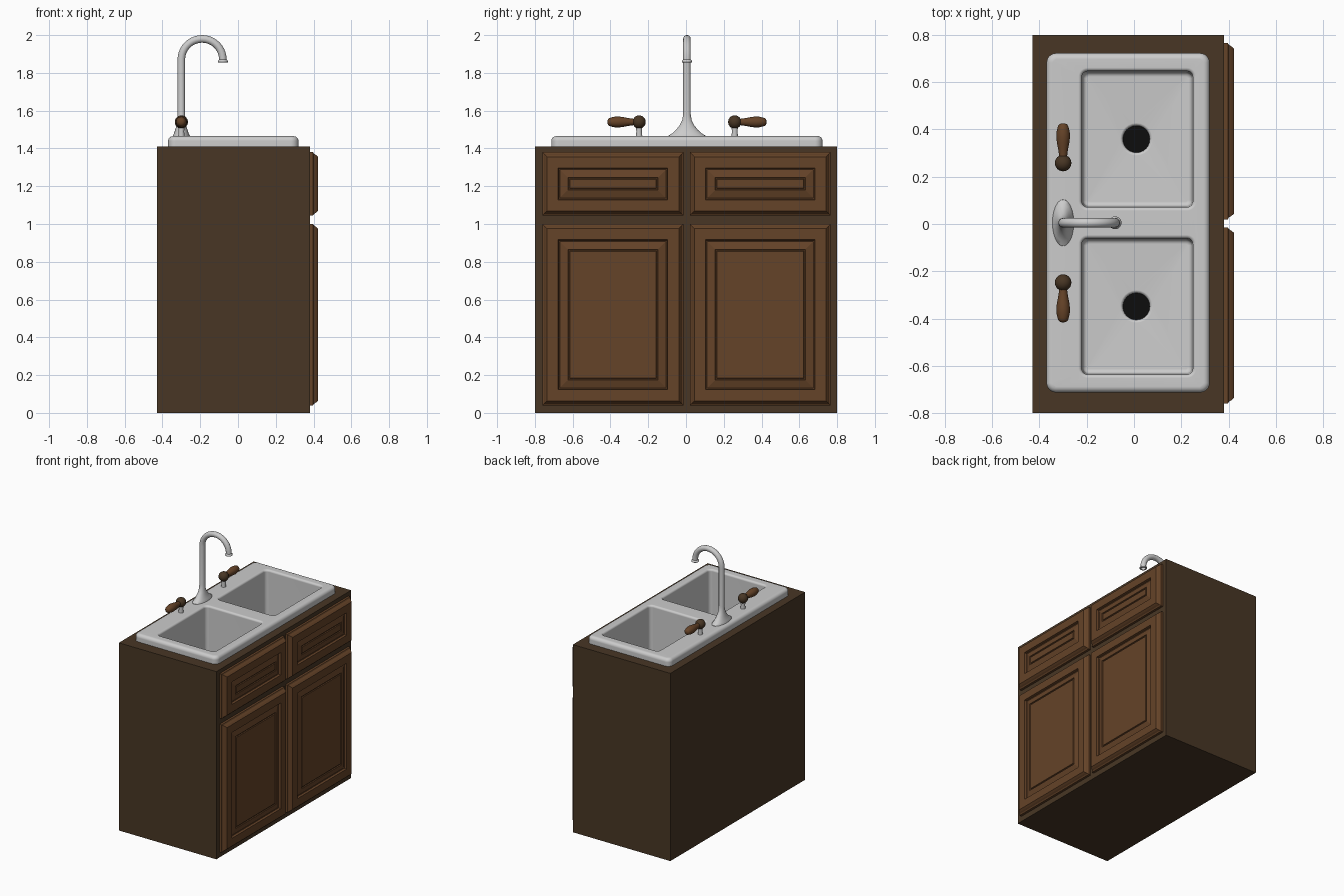
import bpy, bmesh
from math import sin, cos, pi, radians
from mathutils import Vector

if "Cube" in bpy.data.objects:
    bpy.data.objects.remove(bpy.data.objects["Cube"])

Y0 = 0.005      # centre line of sink and taps
TOP = 1.465     # sink rim height


def material(name, rgb):
    m = bpy.data.materials.new(name)
    m.diffuse_color = (*rgb, 1)
    m.use_nodes = True
    m.node_tree.nodes["Principled BSDF"].inputs["Base Color"].default_value = m.diffuse_color
    return m


dark_wood = material("dark_wood", (0.065, 0.037, 0.018))
door_wood = material("door_wood", (0.13, 0.056, 0.021))
black = material("black", (0.004, 0.004, 0.004))


def rect(cx, cy, hx, hy, z, r=0.0, n=0):
    """Rounded rectangle ring; n = 0 gives four plain corners."""
    pts = []
    for k, (sx, sy) in enumerate([(1, 1), (-1, 1), (-1, -1), (1, -1)]):
        for i in range(n + 1):
            a = (k + (i / n if n else 0)) * pi / 2
            o = (r * cos(a), r * sin(a)) if n else (0, 0)
            pts.append(Vector((cx + sx * (hx - r) + o[0], cy + sy * (hy - r) + o[1], z)))
    return pts


def oval(c, u, v, n=24):
    """Ring round centre c spanned by the vectors u and v."""
    c, u, v = Vector(c), Vector(u), Vector(v)
    return [c + u * cos(2 * pi * i / n) + v * sin(2 * pi * i / n) for i in range(n)]


def loft(bm, rings, cap_start=True, cap_end=True):
    vs = [[bm.verts.new(p) for p in r] for r in rings]
    for a, b in zip(vs, vs[1:]):
        for i in range(len(a)):
            j = (i + 1) % len(a)
            bm.faces.new((a[i], a[j], b[j], b[i]))
    if cap_start:
        bm.faces.new(vs[0][::-1])
    if cap_end:
        bm.faces.new(vs[-1])
    return vs


def finish(bm, name, mat=None, smooth=True):
    bmesh.ops.recalc_face_normals(bm, faces=bm.faces[:])
    me = bpy.data.meshes.new(name)
    bm.to_mesh(me)
    bm.free()
    ob = bpy.data.objects.new(name, me)
    bpy.context.collection.objects.link(ob)
    if mat:
        me.materials.append(mat)
    if smooth:
        bpy.ops.object.select_all(action='DESELECT')
        ob.select_set(True)
        bpy.context.view_layer.objects.active = ob
        bpy.ops.object.shade_smooth_by_angle(angle=radians(40))
    return ob


def solid(name, rings, mat=None, smooth=True):
    bm = bmesh.new()
    loft(bm, rings)
    return finish(bm, name, mat, smooth)


# cabinet body with a well for the basins
solid("cabinet_body", [
    rect(-0.025, 0, 0.405, 0.8, 0), rect(-0.025, 0, 0.405, 0.8, 1.41),
    rect(0.0, Y0, 0.29, 0.68, 1.41), rect(0.0, Y0, 0.29, 0.68, 1.0)], dark_wood, False)

# raised-panel doors and drawer fronts: (inset, x) profile
PANEL = [(0, 0.375), (0, 0.397), (0.008, 0.402), (0.014, 0.412), (0.024, 0.424),
         (0.083, 0.424), (0.087, 0.409), (0.092, 0.407), (0.134, 0.418),
         (0.137, 0.412), (0.142, 0.412), (0.145, 0.418)]
for side, cy in (("left", -0.387), ("right", 0.393)):
    for kind, z0, z1 in (("door", 0.04, 1.0), ("drawer_front", 1.045, 1.38)):
        rings = []
        for inset, x in PANEL:
            flat = rect(cy, (z0 + z1) / 2, 0.373 - inset, (z1 - z0) / 2 - inset, x)
            rings.append([Vector((p.z, p.x, p.y)) for p in flat])
        solid(f"{side}_{kind}", rings, door_wood, False)

# double sink: rim, two basins and drain openings in one shell
N = 6
bm = bmesh.new()
ARC = [i * pi / 10 for i in range(6)]
skirt = [rect(-0.025, Y0, 0.345, 0.718, 1.408, 0.04, N)]
for a in ARC:
    d = 0.025 * (1 - cos(a))
    skirt.append(rect(-0.025, Y0, 0.345 - d, 0.718 - d, TOP - 0.025 + 0.025 * sin(a), 0.04 - d, N))
edge_loops = [loft(bm, skirt, False, False)[-1]]
FLOOR = 1.08
for s in (-1, 1):
    bx, by, hx, hy = 0.014, Y0 + s * 0.354, 0.235, 0.288
    rings = []
    for a in ARC:                                   # rolled top edge
        d = 0.015 * (1 - sin(a))
        rings.append(rect(bx, by, hx + d, hy + d, TOP - 0.015 * (1 - cos(a)), 0.025 + d, N))
    for a in ARC:                                   # floor fillet
        d = 0.004 + 0.02 * (1 - cos(a))
        rings.append(rect(bx, by, hx - d, hy - d, FLOOR + 0.02 * (1 - sin(a)), 0.03 - d, N))
    for r, z in ((0.068, -0.008), (0.06, -0.012), (0.056, -0.02), (0.055, -0.045)):
        rings.append(rect(0.01, by, r + 0.001, r + 0.001, FLOOR + z, r, N))
    edge_loops.append(loft(bm, rings, False, False)[0])
    # drain
    solid(f"drain_{'left' if s < 0 else 'right'}", [
        oval((0.01, by, FLOOR + z), (0.057, 0, 0), (0, 0.057, 0)) for z in (-0.04, -0.025)], black)
bm.edges.ensure_lookup_table()
rim_edges = [bm.edges.get((l[i], l[(i + 1) % len(l)])) for l in edge_loops for i in range(len(l))]
bmesh.ops.triangle_fill(bm, use_beauty=True, use_dissolve=False, edges=rim_edges, normal=(0, 0, 1))
sink = finish(bm, "double_sink")
sink.modifiers.new("weighted_normals", 'WEIGHTED_NORMAL').keep_sharp = True

# gooseneck faucet: flared oval base, pipe, bend and flared tip
FX, R, BEND, PIPE = -0.30, 0.11, 1.87, 0.02
rings = []
for z, rx, ry in ((1.46, 0.046, 0.1), (1.468, 0.045, 0.098), (1.48, 0.039, 0.078), (1.50, 0.032, 0.056),
                  (1.525, 0.025, 0.037), (1.55, 0.021, 0.025), (1.58, PIPE, PIPE)):
    rings.append(oval((FX, Y0, z), (rx, 0, 0), (0, ry, 0)))
for i in range(21):
    a = pi - pi * i / 20
    rings.append(oval((FX + R + R * cos(a), Y0, BEND + R * sin(a)),
                      (PIPE * -cos(pi - a) * -1, 0, PIPE * -sin(a)), (0, PIPE, 0)))
for z, r in ((1.868, 0.022), (1.864, 0.026), (1.857, 0.027), (1.855, 0.025), (1.855, 0.017), (1.875, 0.016)):
    rings.append(oval((FX + 2 * R, Y0, z), (-r, 0, 0), (0, r, 0)))
solid("faucet", rings)

# lever taps: stem, ball and turned wooden lever
LEVER = [(0.02, 0.016), (0.04, 0.018), (0.06, 0.021), (0.085, 0.026), (0.11, 0.029), (0.13, 0.028),
         (0.148, 0.024), (0.158, 0.021), (0.165, 0.015), (0.168, 0.006)]
for s, side in ((-1, "left"), (1, "right")):
    ty, tz = Y0 + s * 0.253, 1.54
    solid(f"{side}_tap_stem", [oval((FX, ty, z), (r, 0, 0), (0, r, 0))
                               for z, r in ((1.46, 0.017), (1.49, 0.015), (1.53, 0.018))])
    solid(f"{side}_tap_lever", [oval((FX, ty + s * d, tz), (r, 0, 0), (0, 0, r)) for d, r in LEVER], door_wood)
    bm = bmesh.new()
    bmesh.ops.create_uvsphere(bm, u_segments=24, v_segments=14, radius=0.035)
    bmesh.ops.translate(bm, verts=bm.verts[:], vec=(FX, ty, tz))
    finish(bm, f"{side}_tap_ball", dark_wood)
